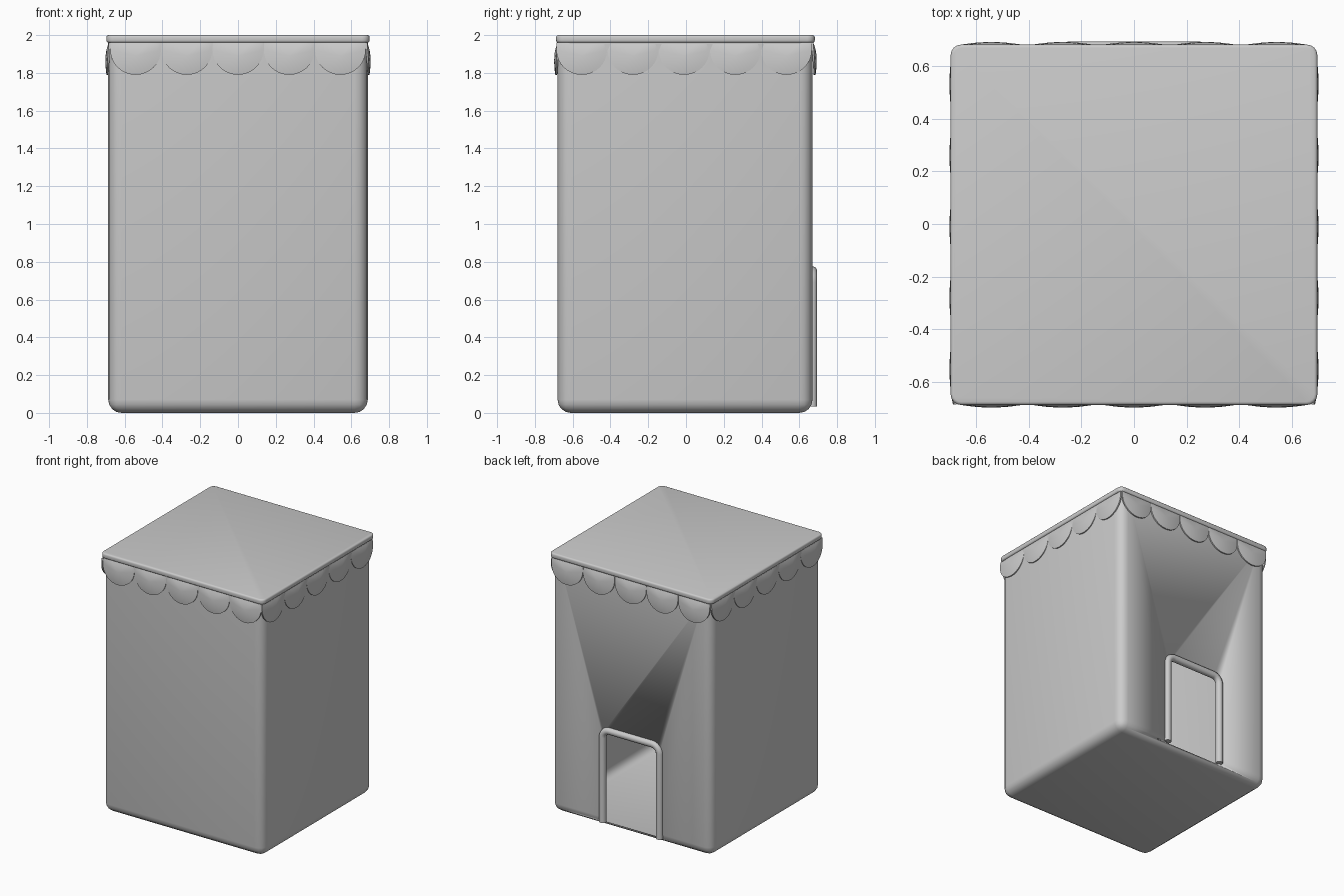
import bpy
import bmesh
from math import sin, cos, pi, radians
from mathutils import Matrix

cube = bpy.data.objects.get("Cube")
if cube:
    bpy.data.objects.remove(cube)

grey = bpy.data.materials.new("plain grey")
grey.use_nodes = True
COLOUR = (0.6, 0.6, 0.6, 1)
grey.diffuse_color = COLOUR
grey.node_tree.nodes["Principled BSDF"].inputs["Base Color"].default_value = COLOUR

HALF_X, HALF_Y, MID_Y = 0.687, 0.675, -0.005


def finish(name, bm, angle=40):
    """Turn a bmesh into a named, smooth-shaded object."""
    bmesh.ops.recalc_face_normals(bm, faces=bm.faces)
    mesh = bpy.data.meshes.new(name)
    bm.to_mesh(mesh)
    bm.free()
    obj = bpy.data.objects.new(name, mesh)
    bpy.context.collection.objects.link(obj)
    mesh.materials.append(grey)
    bpy.ops.object.select_all(action="DESELECT")
    obj.select_set(True)
    bpy.context.view_layer.objects.active = obj
    bpy.ops.object.shade_smooth_by_angle(angle=radians(angle))
    return obj


def box(x0, x1, y0, y1, z0, z1):
    bm = bmesh.new()
    bmesh.ops.create_cube(bm, size=1)
    bmesh.ops.scale(bm, vec=(x1 - x0, y1 - y0, z1 - z0), verts=bm.verts)
    bmesh.ops.translate(bm, vec=((x0 + x1) / 2, (y0 + y1) / 2, (z0 + z1) / 2), verts=bm.verts)
    return bm


def bevel(bm, edges, width, segments):
    bmesh.ops.bevel(bm, geom=edges, offset=width, segments=segments, profile=0.5, affect="EDGES")


def is_upright(edge):
    a, b = edge.verts
    return abs(a.co.z - b.co.z) > 0.01


# Hollow body, rounded at the uprights and the base
bm = box(-HALF_X, HALF_X, MID_Y - HALF_Y, MID_Y + HALF_Y, 0, 1.965)
bevel(bm, [e for e in bm.edges if min(v.co.z for v in e.verts) < 0.1], 0.07, 4)
body = finish("body", bm, 60)
shell = body.modifiers.new("shell", "SOLIDIFY")
shell.thickness = 0.01
shell.offset = -1

# Doorway cut through the back wall
bm = box(-0.245, 0.245, 0.55, 0.9, 0.03, 0.75)
bevel(bm, [e for e in bm.edges
           if all(v.co.z > 0.7 for v in e.verts) and abs(e.verts[0].co.x - e.verts[1].co.x) < 0.01], 0.05, 5)
cutter = finish("doorway_cutter", bm)
cutter.hide_render = True
cutter.hide_set(True)
cut = body.modifiers.new("doorway", "BOOLEAN")
cut.object = cutter
cut.operation = "DIFFERENCE"
cut.solver = "EXACT"

# Rounded tube round the doorway
half, top, r = 0.243, 0.75, 0.06
path = [(half, 0.035)]
path += [(half - r + r * cos(a), top - r + r * sin(a)) for a in (i * pi / 12 for i in range(7))]
path += [(-x, z) for x, z in reversed(path)]
curve = bpy.data.curves.new("door_frame", "CURVE")
curve.dimensions = "3D"
curve.bevel_depth = 0.027
curve.bevel_resolution = 3
curve.use_fill_caps = True
spline = curve.splines.new("POLY")
spline.points.add(len(path) - 1)
for point, (x, z) in zip(spline.points, path):
    point.co = (x, 0.668, z, 1)
spline.use_smooth = True
curve.materials.append(grey)
bpy.context.collection.objects.link(bpy.data.objects.new("door_frame", curve))

# Flat lid with softened edges
bm = box(-0.697, 0.697, -0.688, 0.682, 1.96, 2)
bevel(bm, [e for e in bm.edges if is_upright(e)], 0.04, 4)
bevel(bm, [e for e in bm.edges if not is_upright(e)], 0.012, 3)
finish("lid", bm, 60)


# Domed scallop hanging from the lid, drawn facing the front
def scallop(name, offset, wall, turn, shift):
    w, z_top, z_arc, depth = 0.134, 1.96, 1.92, 0.13
    outline = [(w, z_top), (w / 2, z_top), (0, z_top), (-w / 2, z_top), (-w, z_top)]
    outline += [(-w * cos(i * pi / 16), z_arc - depth * sin(i * pi / 16)) for i in range(17)]
    centre_z = 1.89
    bm = bmesh.new()

    def vert(x, z, f):
        lean = 0.012 * (z_top - z) / (z_top - z_arc + depth)
        return bm.verts.new((offset + x, -wall - lean - 0.012 * (1 - f * f), z))

    middle = vert(0, centre_z, 0)
    rings = [[vert(x * f, centre_z + (z - centre_z) * f, f) for x, z in outline]
             for f in (0.3, 0.6, 0.85, 1)]
    n = len(outline)
    for i in range(n):
        j = (i + 1) % n
        bm.faces.new((middle, rings[0][i], rings[0][j]))
        for inner, outer in zip(rings, rings[1:]):
            bm.faces.new((inner[i], outer[i], outer[j], inner[j]))
    # Give the plate a back and a rim
    rim = [e for e in bm.edges if e.is_boundary]
    back = bmesh.ops.extrude_edge_only(bm, edges=rim)
    new_verts = [g for g in back["geom"] if isinstance(g, bmesh.types.BMVert)]
    bmesh.ops.translate(bm, vec=(0, 0.01, 0), verts=new_verts)
    bmesh.ops.holes_fill(bm, edges=[e for e in bm.edges if e.is_boundary], sides=0)
    bmesh.ops.transform(bm, matrix=Matrix.Translation((0, shift, 0)) @ Matrix.Rotation(turn, 4, "Z"),
                        verts=bm.verts)
    finish(name, bm)


SIDES = (("front", 0, 0.677), ("left", pi / 2, 0.684), ("back", pi, 0.677), ("right", -pi / 2, 0.684))
for side, turn, wall in SIDES:
    for k in range(5):
        # Side rows sit slightly forward
        scallop(f"{side}_scallop_{k + 1}", (k - 2) * 0.271, wall, turn,
                -0.01 if side in ("left", "right") else -0.003)
